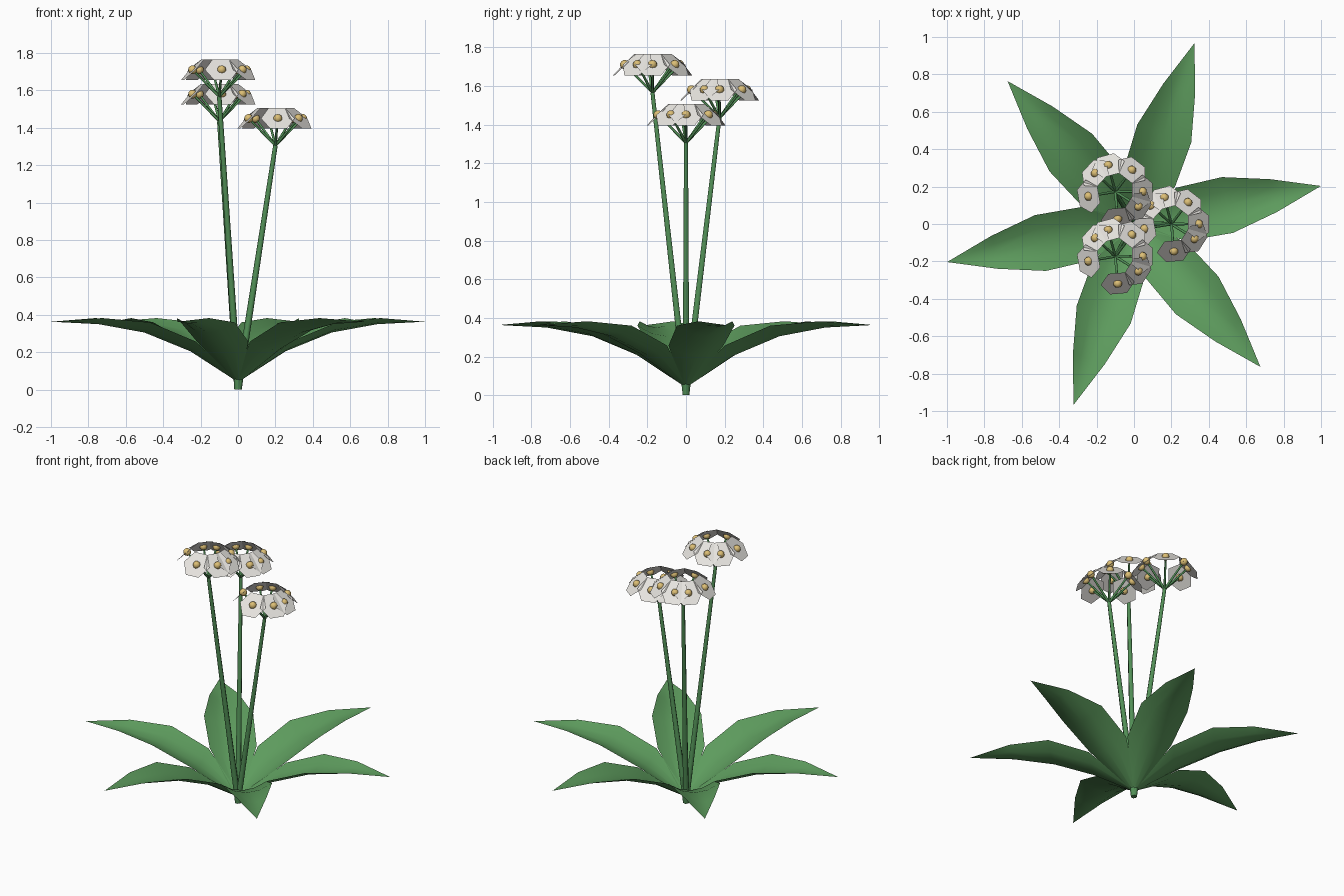
import bpy, bmesh, math
from mathutils import Vector, Matrix

if "Cube" in bpy.data.objects:
    bpy.data.objects.remove(bpy.data.objects["Cube"])


def material(name, color):
    m = bpy.data.materials.new(name)
    m.diffuse_color = (*color, 1)
    m.use_nodes = True
    m.node_tree.nodes["Principled BSDF"].inputs["Base Color"].default_value = m.diffuse_color
    return m


LEAF = material("leaf green", (0.11, 0.33, 0.11))
STEM = material("stem green", (0.085, 0.28, 0.095))
PETAL = material("petal white", (0.85, 0.83, 0.79))
CENTER = material("pollen yellow", (0.72, 0.52, 0.18))


def finish(name, bm, mat, smooth=None):
    mesh = bpy.data.meshes.new(name)
    bm.to_mesh(mesh)
    bm.free()
    mesh.materials.append(mat)
    ob = bpy.data.objects.new(name, mesh)
    bpy.context.collection.objects.link(ob)
    if smooth:
        bpy.ops.object.select_all(action='DESELECT')
        ob.select_set(True)
        bpy.context.view_layer.objects.active = ob
        bpy.ops.object.shade_smooth_by_angle(angle=math.radians(smooth))
    return ob


def aim(direction):
    # rotation taking +z to direction, keeping local x horizontal
    z = direction.normalized()
    x = Vector((0, 0, 1)).cross(z).normalized()
    return Matrix((x, z.cross(x), z)).transposed().to_4x4()


def rod(bm, a, b, r1, r2, sides):
    d = b - a
    bmesh.ops.create_cone(bm, cap_ends=True, segments=sides, radius1=r1, radius2=r2,
                          depth=d.length,
                          matrix=Matrix.Translation((a + b) / 2) @ aim(d))


# Leaves: (radius, midrib height, half width) stations, edges curled upward
STATIONS = [(0.0, 0.04, 0.018), (0.26, 0.205, 0.145), (0.51, 0.305, 0.152),
            (0.76, 0.35, 0.09), (1.02, 0.363, 0.0)]
for k in range(6):
    a = math.radians(11.5 + 60 * k)
    along = Vector((math.cos(a), math.sin(a), 0))
    side = Vector((-math.sin(a), math.cos(a), 0))
    bm = bmesh.new()
    rows = []
    for r, z, w in STATIONS:
        rows.append([bm.verts.new(along * r + side * (w * s)
                                  + Vector((0, 0, z + 0.36 * w * s * s)))
                     for s in (-1, -0.5, 0, 0.5, 1)])
    for p, q in zip(rows, rows[1:]):
        for i in range(4):
            bm.faces.new((p[i], q[i], q[i + 1], p[i + 1]))
    bmesh.ops.remove_doubles(bm, verts=bm.verts, dist=1e-4)
    finish(f"leaf_{k + 1}", bm, LEAF, 60)

# Three flower heads on leaning stems
for h in range(3):
    a = math.radians(120 * h)
    top = Vector((0.2 * math.cos(a), 0.2 * math.sin(a), 1.305 + 0.13 * h))
    bm = bmesh.new()
    rod(bm, Vector((0, 0, 0.003)), top, 0.02, 0.012, 6)
    finish(f"stem_{h + 1}", bm, STEM, 70)

    stalks, petals, centers = bmesh.new(), bmesh.new(), bmesh.new()
    for i in range(7):
        # golden-angle spread of the small flowers
        b = math.radians(137.5 * i)
        d = Vector((math.cos(b), math.sin(b), 1))
        tip = top + d * 0.145
        rod(stalks, top, tip, 0.008, 0.006, 5)
        place = Matrix.Translation(tip) @ aim(d)
        ring = [petals.verts.new(place @ Vector((0.09 * math.cos(t), 0.09 * math.sin(t), 0)))
                for t in (math.tau * n / 6 for n in range(6))]
        petals.faces.new(ring)
        bmesh.ops.create_uvsphere(centers, u_segments=10, v_segments=6, radius=0.024,
                                  matrix=place)
    finish(f"flower_stalks_{h + 1}", stalks, STEM, 75)
    finish(f"petals_{h + 1}", petals, PETAL)
    finish(f"flower_centers_{h + 1}", centers, CENTER, 60)
